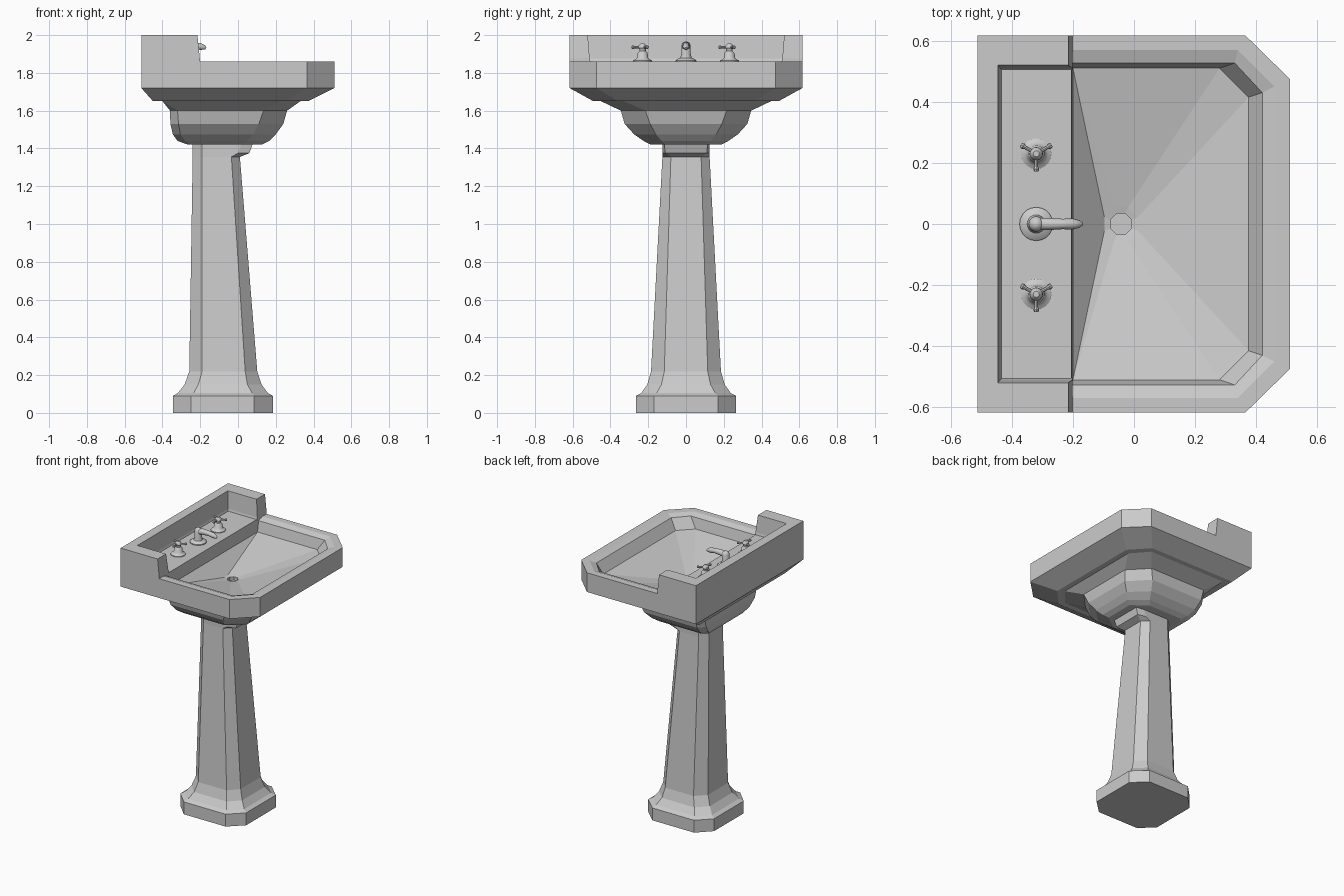
import bpy, bmesh, math
from mathutils import Vector

if "Cube" in bpy.data.objects:
    bpy.data.objects.remove(bpy.data.objects["Cube"])


def finish(name, bm, smooth=False):
    bmesh.ops.remove_doubles(bm, verts=bm.verts, dist=1e-5)
    bmesh.ops.recalc_face_normals(bm, faces=bm.faces)
    me = bpy.data.meshes.new(name)
    bm.to_mesh(me)
    bm.free()
    ob = bpy.data.objects.new(name, me)
    bpy.context.collection.objects.link(ob)
    if smooth:
        bpy.ops.object.select_all(action='DESELECT')
        bpy.context.view_layer.objects.active = ob
        ob.select_set(True)
        bpy.ops.object.shade_smooth_by_angle(angle=math.radians(40))
    return ob


def loft(name, rings, smooth=False):
    """Skin equal-length rings of points and cap both ends."""
    bm = bmesh.new()
    vs = [[bm.verts.new(p) for p in r] for r in rings]
    n = len(vs[0])
    for a, b in zip(vs, vs[1:]):
        for i in range(n):
            j = (i + 1) % n
            bm.faces.new((a[i], a[j], b[j], b[i]))
    bm.faces.new(vs[0])
    bm.faces.new(vs[-1])
    return finish(name, bm, smooth)


def octo(z, xb, xf, hy, fx, fy, bx, by):
    """Octagon mirrored in y: back/front x, half width, front and back chamfers."""
    half = [(xb, by), (bx, hy), (fx, hy), (xf, fy)]
    return [(x, y, z) for x, y in half] + [(x, -y, z) for x, y in reversed(half)]


def tube(name, path, radii, n=12):
    """Round section swept along a path with a radius at each point."""
    pts = [Vector(p) for p in path]
    rings = []
    for i, (p, r) in enumerate(zip(pts, radii)):
        d = (pts[min(i + 1, len(pts) - 1)] - pts[max(i - 1, 0)]).normalized()
        side = Vector((0, 1, 0)) if abs(d.y) < 1e-4 else d.cross(Vector((0, 0, 1))).normalized()
        up = side.cross(d)
        rings.append([p + r * (math.cos(t) * side + math.sin(t) * up)
                      for t in (2 * math.pi * k / n for k in range(n))])
    return loft(name, rings, True)


def lathe(name, x, y, profile, n=20):
    return loft(name, [[(x + r * math.cos(2 * math.pi * k / n),
                         y + r * math.sin(2 * math.pi * k / n), z) for k in range(n)]
                       for r, z in profile], True)


# pedestal: plinth, flared foot, tapered shaft and front-overhanging cap
loft("pedestal", [octo(*r) for r in (
    (0, -.345, .185, .265, .085, .17, -.25, .17),
    (.09, -.345, .185, .265, .085, .17, -.25, .17),
    (.105, -.318, .158, .237, .075, .155, -.235, .155),
    (.15, -.283, .125, .205, .05, .13, -.21, .13),
    (.22, -.258, .102, .185, .038, .115, -.19, .115),
    (1.355, -.24, .01, .125, -.035, .08, -.19, .08),
    (1.375, -.24, .06, .125, .0, .11, -.19, .08),
    (1.43, -.24, .08, .125, .02, .115, -.19, .08))])

# basin: stepped underside, rim, sunken bowl down to the drain
c, r1, r2 = -.042, .055, .034
k = math.tan(math.pi / 8)
loft("basin", [octo(*r) for r in (
    (1.422, -.27, .13, .19, .02, .11, -.25, .16),
    (1.44, -.32, .165, .225, .05, .13, -.28, .19),
    (1.475, -.345, .20, .275, .08, .16, -.305, .235),
    (1.53, -.358, .24, .325, .11, .19, -.315, .28),
    (1.60, -.36, .26, .345, .135, .215, -.32, .30),
    (1.65, -.40, .33, .45, .225, .33, -.40, .45),
    (1.65, -.45, .37, .49, .25, .36, -.45, .49),
    (1.72, -.512, .51, .617, .365, .475, -.512, .617),
    (1.86, -.512, .51, .617, .365, .475, -.512, .617),
    (1.86, -.205, .46, .57, .34, .45, -.205, .57),
    (1.845, -.203, .42, .527, .33, .43, -.203, .527),
    (1.77, -.20, .375, .51, .28, .415, -.20, .51),
    (1.67, c - r1, c + r1, r1, c + r1 * k, r1 * k, c - r1 * k, r1 * k),
    (1.665, c - r2, c + r2, r2, c + r2 * k, r2 * k, c - r2 * k, r2 * k),
    (1.64, c - r2, c + r2, r2, c + r2 * k, r2 * k, c - r2 * k, r2 * k))])


# U-shaped upstand around the tap ledge
def u_ring(z, xe, xi, yi):
    half = [(-.512, .617), (xe, .617), (xe, yi), (xi, yi)]
    return [(x, y, z) for x, y in half] + [(x, -y, z) for x, y in reversed(half)]


loft("back_upstand", [u_ring(1.855, -.202, -.432, .505), u_ring(1.875, -.202, -.438, .51),
                      u_ring(2.0, -.215, -.445, .52)])

# spout: round foot, body and forward-curving nozzle
lathe("spout_body", -.32, 0, [(.055, 1.855), (.055, 1.866), (.045, 1.874), (.03, 1.88),
                              (.025, 1.90), (.025, 1.945), (.018, 1.96), (.006, 1.966)])
tube("spout_nozzle", [(-.33, 0, 1.935), (-.28, 0, 1.945), (-.235, 0, 1.945),
                      (-.20, 0, 1.94), (-.178, 0, 1.934), (-.17, 0, 1.93)],
     [.02, .02, .017, .018, .012, .006])

# two taps with three-armed handles
for label, y in (("left", -.23), ("right", .23)):
    lathe(label + "_tap", -.32, y, [(.05, 1.855), (.05, 1.865), (.038, 1.872), (.03, 1.88),
                                    (.027, 1.905), (.017, 1.915), (.017, 1.925), (.022, 1.932),
                                    (.02, 1.945), (.01, 1.955)])
    for i in range(3):
        a = math.radians(30 + 120 * i)
        tube(f"{label}_handle_arm_{i}",
             [(-.32 + d * math.cos(a), y + d * math.sin(a), 1.936) for d in (.01, .042, .05, .058)],
             [.006, .006, .01, .007], 8)
